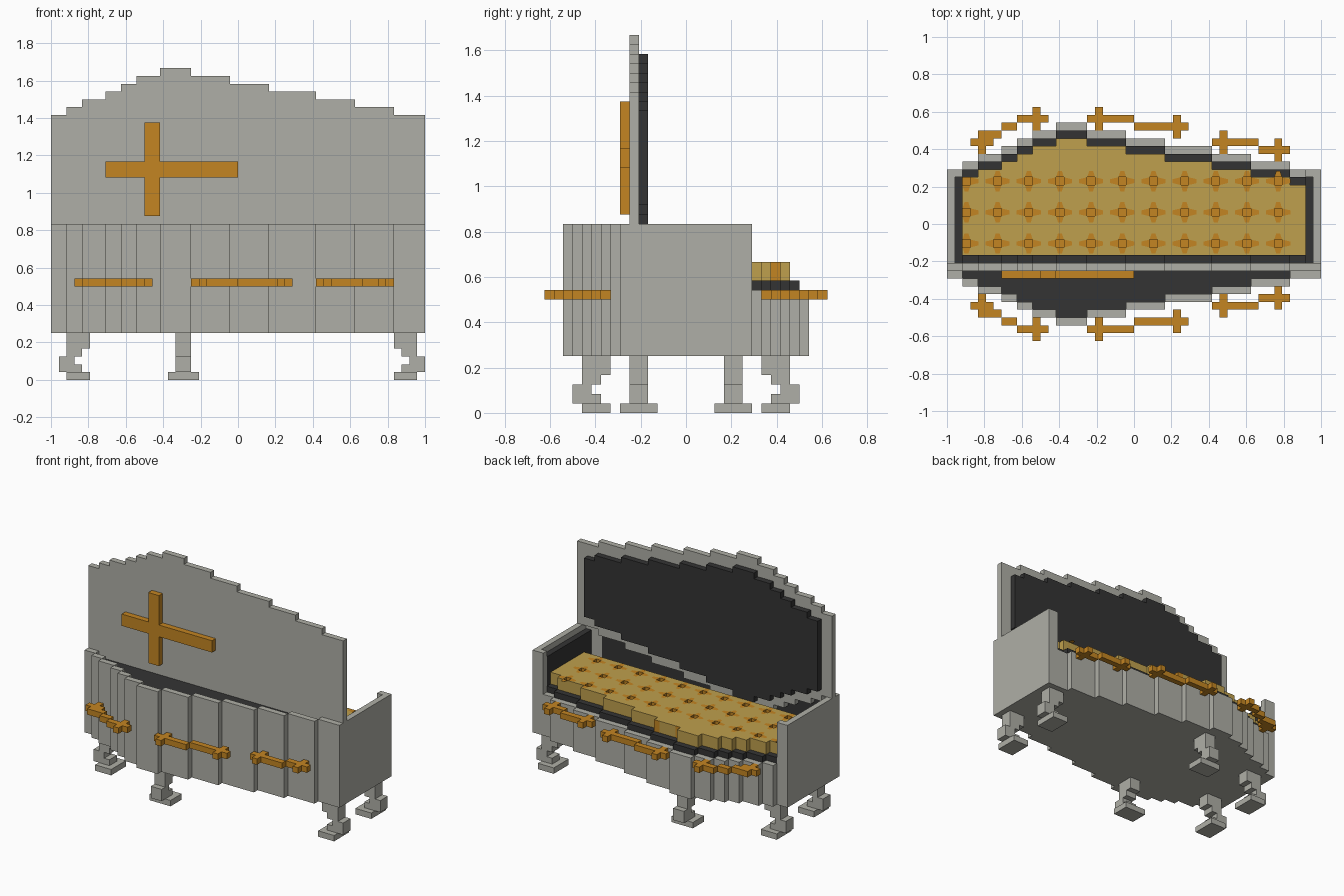
import bpy, bmesh
from mathutils import Vector

U = 1 / 24  # one block

cube = bpy.data.objects.get("Cube")
if cube:
    bpy.data.objects.remove(cube, do_unlink=True)


def material(name, rgb):
    m = bpy.data.materials.new(name)
    m.use_nodes = True
    m.diffuse_color = (*rgb, 1)
    m.node_tree.nodes["Principled BSDF"].inputs["Base Color"].default_value = (*rgb, 1)
    return m


GREY = material("stone grey", (0.43, 0.43, 0.385))
BLACK = material("black lining", (0.034, 0.034, 0.034))
TAN = material("tan cushion", (0.52, 0.35, 0.075))
GOLD = material("dark gold", (0.55, 0.235, 0.016))


def finish(name, bm, *mats):
    bmesh.ops.scale(bm, vec=(U, U, U), verts=bm.verts)
    bmesh.ops.recalc_face_normals(bm, faces=bm.faces)
    mesh = bpy.data.meshes.new(name)
    bm.to_mesh(mesh)
    bm.free()
    for m in mats:
        mesh.materials.append(m)
    obj = bpy.data.objects.new(name, mesh)
    bpy.context.collection.objects.link(obj)
    return obj


def add_box(bm, x, y, z):
    verts = bmesh.ops.create_cube(bm, size=1)["verts"]
    for v in verts:
        v.co = Vector([(a + b) / 2 + c * (b - a) for (a, b), c in zip((x, y, z), v.co)])


def boxes(name, mat, parts):
    bm = bmesh.new()
    for p in parts:
        add_box(bm, *p)
    return finish(name, bm, mat)


def prism(name, mat, points, lo, hi, upright=False):
    """Extrude a flat profile along z, or along y when upright."""
    bm = bmesh.new()
    place = (lambda a, b: (a, lo, b)) if upright else (lambda a, b: (a, b, lo))
    face = bm.faces.new([bm.verts.new(place(a, b)) for a, b in points])
    moved = bmesh.ops.extrude_face_region(bm, geom=[face])["geom"]
    shift = (0, hi - lo, 0) if upright else (0, 0, hi - lo)
    bmesh.ops.translate(bm, vec=shift, verts=[v for v in moved if isinstance(v, bmesh.types.BMVert)])
    if not any(f.is_valid and f == face for f in bm.faces):
        bm.faces.new([v for v in face.verts])
    return finish(name, bm, mat)


# Stepped outline: half width of each column between successive x stops
STOPS = [-24, -22, -20, -17, -15, -13, -10, -6, -1, 4, 10, 15, 20, 24]
HALF = [7, 8, 9, 10, 11, 12, 13, 12, 11, 10, 9, 8, 7]


def columns(limit=24):
    for a, b, w in zip(STOPS, STOPS[1:], HALF):
        a, b = max(a, -limit), min(b, limit)
        if b > a:
            yield a, b, w


def outline(inset, limit, centre=0):
    top, bottom = [], []
    for a, b, w in columns(limit):
        top += [(a, centre + w - inset), (b, centre + w - inset)]
        bottom += [(a, centre - w + inset), (b, centre - w + inset)]
    return top + bottom[::-1]


# Body and its walls
prism("body_base", GREY, outline(0, 24), 6, 13)
boxes("front_wall", GREY, [((a, b), (-w, 1 - w), (13, 20)) for a, b, w in columns()])
boxes("end_walls", GREY, [p for s in (-1, 1) for p in (
    (sorted((s * 23, s * 24)), (-7, 7), (13, 20)),
    (sorted((s * 22, s * 23)), (6, 7), (13, 20)))])

# Dark inner lining
prism("seat_lining", BLACK, outline(1, 23), 13, 14)
boxes("front_lining", BLACK, [((a, b), (1 - w, -6), (13, 19))
                              for a, b, w in columns(23) if w > 7])
boxes("end_linings", BLACK, [(sorted((s * 22, s * 23)), (-6, 6), (14, 19)) for s in (-1, 1)])

# Raised lid used as backrest
prism("lid", GREY, outline(0, 24, 27), -6, -5, upright=True)
prism("lid_lining", BLACK, outline(2, 22, 27), -5, -4, upright=True)
boxes("lid_cross", GOLD, [((-17, 0), (-7, -6), (26, 28)),
                          ((-12, -10), (-7, -6), (28, 33)),
                          ((-12, -10), (-7, -6), (21, 26))])

# Tufted cushion: grid of cells, raised, with sunken buttons
TUFT_X = range(-22, 20, 4)
TUFT_Y = (-3, 1, 5)


def cushion():
    bm = bmesh.new()
    for a, b, w in columns(22):
        for x in range(a, b):
            for y in range(-4, w - 2):
                bm.faces.new([bm.verts.new((x + i, y + j, 14))
                              for i, j in ((0, 0), (1, 0), (1, 1), (0, 1))])
    bmesh.ops.remove_doubles(bm, verts=bm.verts, dist=0.01)
    moved = bmesh.ops.extrude_face_region(bm, geom=bm.faces[:])["geom"]
    bmesh.ops.translate(bm, vec=(0, 0, 2), verts=[v for v in moved if isinstance(v, bmesh.types.BMVert)])
    bmesh.ops.recalc_face_normals(bm, faces=bm.faces)
    buttons = []
    for f in bm.faces:
        c = f.calc_center_median()
        if c.z > 15.9 and c.x - 0.5 in TUFT_X and c.y - 0.5 in TUFT_Y:
            buttons.append(f)
        # Gold buttons on the stepped rear edge
        elif abs(f.normal.z) < 0.1 and 9 <= c.y <= 10 and any(t <= c.x <= t + 1 for t in (-6, -2)):
            f.material_index = 1
    for f in buttons:
        out = bmesh.ops.extrude_face_region(bm, geom=[f])["geom"]
        bmesh.ops.translate(bm, vec=(0, 0, -1), verts=[v for v in out if isinstance(v, bmesh.types.BMVert)])
        for g in out:
            if isinstance(g, bmesh.types.BMFace):
                g.material_index = 1
                for e in g.edges:
                    for side in e.link_faces:
                        side.material_index = 1
        if f.is_valid:
            bm.faces.remove(f)
    finish("cushion", bm, TAN, GOLD)


cushion()


# Thin petals around every button
def petals():
    bm = bmesh.new()
    for tx in TUFT_X:
        for ty in TUFT_Y:
            for dx, dy, reach in ((1, 0, 1.55), (-1, 0, 1.55), (0, 1, 1.3), (0, -1, 1.3)):
                if tx + 0.5 + dx < -22:
                    continue
                if tx == -22 and ty == 5 and dy > 0:
                    continue
                pts = [(0.5, -0.5), (reach, -0.25), (reach, 0.25), (0.5, 0.5)]
                bm.faces.new([bm.verts.new((tx + 0.5 + dx * r - dy * s,
                                            ty + 0.5 + dy * r + dx * s, 16.04)) for r, s in pts])
    finish("cushion_petals", bm, GOLD)


petals()

# Handles: crossed rods following the stepped sides (x range, y range)
HANDLES = {
    "right": [((-21, -18), (10, 11)), ((-20, -19), (9, 12)), ((-19, -17), (11, 12)),
              ((-17, -15), (12, 13)), ((-15, -11), (13, 14)), ((-13, -12), (12, 15))],
    "middle": [((-6, 0), (13, 14)), ((-5, -4), (12, 15)), ((0, 7), (12, 13)), ((5, 6), (11, 14))],
    "left": [((10, 16), (10, 11)), ((11, 12), (9, 12)), ((16, 20), (9, 10)), ((18, 19), (8, 11))],
}
for side, sign in (("back", 1), ("front", -1)):
    for where, rods in HANDLES.items():
        boxes(f"{side}_{where}_handle", GOLD,
              [(x, sorted((sign * y[0], sign * y[1])), (12, 13)) for x, y in rods])

# Curved legs: (near, far, bottom, top, half width), measured outward
LEG = [(0, 3, 0, 1, 2), (1, 4, 1, 2, 1), (2, 4, 2, 3, 1), (1, 3, 3, 4, 1), (0, 3, 4, 6, 1)]


def leg(name, base, sign, centre, along_x):
    parts = []
    for near, far, lo, hi, half in LEG:
        out = sorted((base + sign * near, base + sign * far))
        across = (centre - half, centre + half)
        parts.append((out, across, (lo, hi)) if along_x else (across, out, (lo, hi)))
    boxes(name, GREY, parts)


for side, s in (("front", -1), ("back", 1)):
    leg(f"{side}_right_leg", -19, -1, s * 5, True)
    leg(f"{side}_left_leg", 20, 1, s * 5, True)
    leg(f"{side}_middle_leg", s * 8, s, -7, False)
